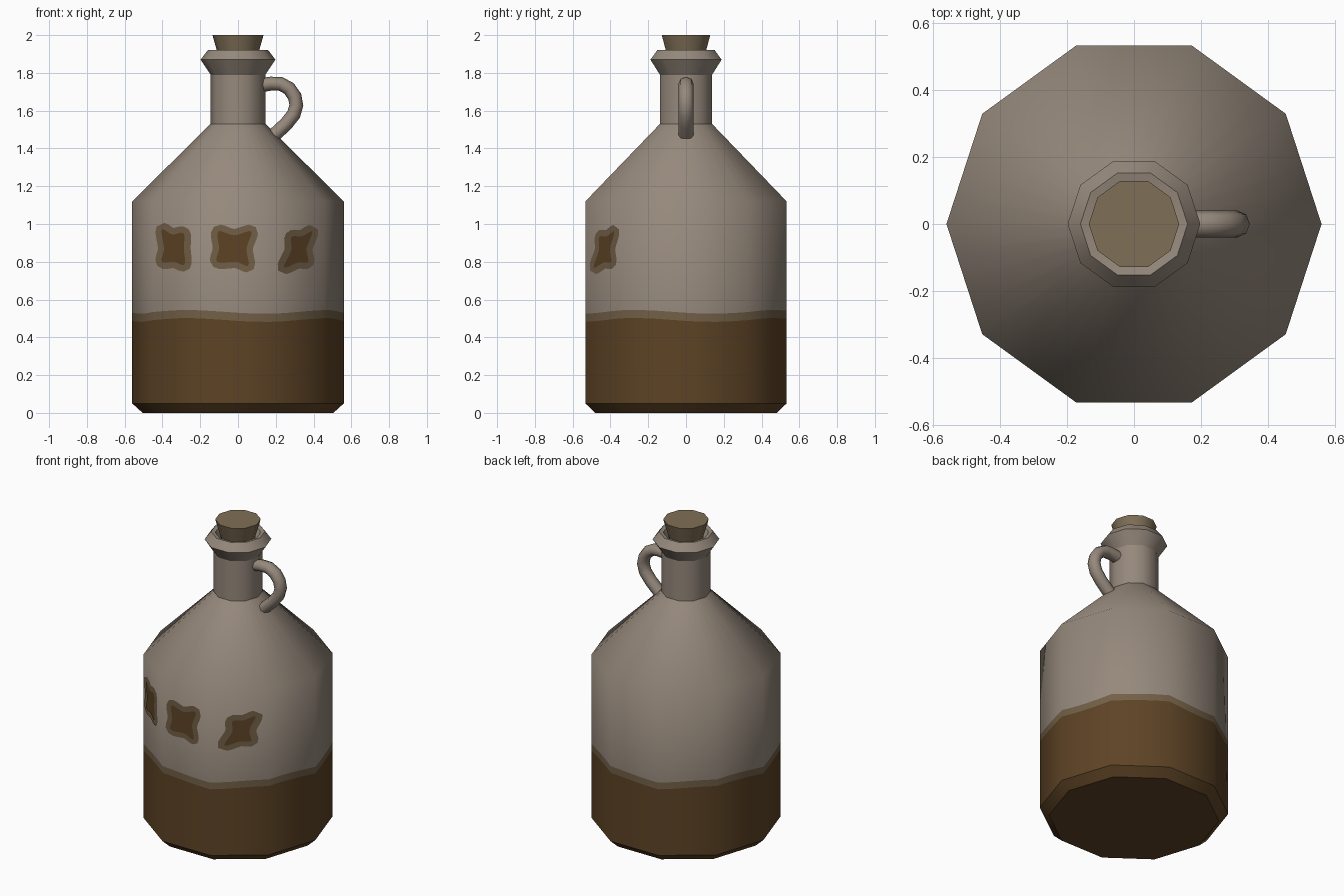
import bpy, bmesh, math
from mathutils import Vector

if "Cube" in bpy.data.objects:
    bpy.data.objects.remove(bpy.data.objects["Cube"])

SIDES = 10
R = 0.56


def mat(name, r, g, b):
    m = bpy.data.materials.new(name)
    lin = [((c / 255 + 0.055) / 1.055) ** 2.4 for c in (r, g, b)]
    m.diffuse_color = (*lin, 1)
    m.use_nodes = True
    m.node_tree.nodes["Principled BSDF"].inputs["Base Color"].default_value = m.diffuse_color
    return m


GREY = mat("grey clay", 150, 137, 124)
DARK = mat("dark brown glaze", 93, 67, 37)
EDGE = mat("glaze edge brown", 114, 96, 71)
CORK = mat("cork", 127, 111, 86)


def finish(bm, name, mats, angle=None):
    bmesh.ops.recalc_face_normals(bm, faces=bm.faces)
    me = bpy.data.meshes.new(name)
    bm.to_mesh(me)
    bm.free()
    for m in mats:
        me.materials.append(m)
    ob = bpy.data.objects.new(name, me)
    bpy.context.collection.objects.link(ob)
    if angle:
        bpy.ops.object.select_all(action='DESELECT')
        bpy.context.view_layer.objects.active = ob
        ob.select_set(True)
        bpy.ops.object.shade_smooth_by_angle(angle=math.radians(angle))
    return ob


def bridge(bm, rings, caps=True):
    """Join closed rings of vertices with quads; returns faces per band."""
    bands = []
    for a, b in zip(rings, rings[1:]):
        n = len(a)
        bands.append([bm.faces.new((a[i], a[(i + 1) % n], b[(i + 1) % n], b[i])) for i in range(n)])
    if caps:
        bm.faces.new(rings[0][::-1])
        bm.faces.new(rings[-1])
    return bands


def lathe(name, profile, material, angle=40):
    bm = bmesh.new()
    rings = [[bm.verts.new((r * math.cos(t), r * math.sin(t), z))
              for t in (math.tau * i / SIDES for i in range(SIDES))] for r, z in profile]
    bridge(bm, rings)
    return finish(bm, name, [material], angle)


# Jug body: ten sides, each split so the glaze line can wave
SPLIT = 4
columns = []
for i in range(SIDES):
    a, b = (Vector((math.cos(t), math.sin(t))) for t in (math.tau * i / SIDES, math.tau * (i + 1) / SIDES))
    columns += [a.lerp(b, k / SPLIT) for k in range(SPLIT)]


def wave(c):
    return 0.01 * math.sin(4 * math.atan2(c.y, c.x) + math.radians(210))


# radius, height, wave amount
levels = [(0.505, 0, 0), (R, 0.05, 0), (R, 0.492, 1), (R, 0.535, 1), (R, 1.12, 0), (0.145, 1.53, 0)]
bm = bmesh.new()
rings = [[bm.verts.new((c.x * r, c.y * r, z + w * wave(c))) for c in columns] for r, z, w in levels]
for band, slot in zip(bridge(bm, rings), (1, 1, 2, 0, 0)):
    for f in band:
        f.material_index = slot
        f.smooth = True
bm.faces.ensure_lookup_table()
for f in bm.faces:
    if f.calc_center_median().z < 0.01:
        f.material_index = 1
body = finish(bm, "jug_body", [GREY, DARK, EDGE])

# Rounded shading around the body, crisp at the foot
me = body.data
normals = []
for p in me.polygons:
    for li in p.loop_indices:
        co = me.vertices[me.loops[li].vertex_index].co
        n = Vector((co.x, co.y, 0)).normalized()
        if abs(p.normal.z) > 0.9:
            n = p.normal.copy()
        elif p.normal.z < -0.3:
            n.z = -1
        elif co.z > 1.5:
            n.z = 1
        elif co.z > 1.1:
            n.z = 0.41
        normals.append(n.normalized())
me.normals_split_custom_set(normals)

# Neck, lip and stopper
lathe("neck", [(0.145, 1.5), (0.145, 1.8)], GREY)
lathe("lip", [(0.145, 1.79), (0.198, 1.87), (0.16, 1.92), (0.135, 1.915), (0.11, 1.87)], GREY)
lathe("cork_stopper", [(0.097, 1.865), (0.135, 2.0)], CORK)

# Handle: eight-sided tube along an arc from neck to shoulder
path = [Vector((x, 0, z)) for x, z in
        [(0.12, 1.735), (0.175, 1.743), (0.225, 1.742), (0.27, 1.718), (0.3, 1.675),
         (0.309, 1.63), (0.295, 1.58), (0.255, 1.53), (0.185, 1.465)]]
bm = bmesh.new()
rings = []
for i, p in enumerate(path):
    t = (path[min(i + 1, len(path) - 1)] - path[max(i - 1, 0)]).normalized()
    side = Vector((t.z, 0, -t.x))
    rings.append([bm.verts.new(p + side * 0.037 * math.cos(a) + Vector((0, 0.04 * math.sin(a), 0)))
                  for a in (math.tau * k / 8 for k in range(8))])
bridge(bm, rings)
finish(bm, "handle", [GREY], 60)


# Painted blotches on the three front sides
def wall(x, z, lift):
    """Point on the front wall at x, z, lifted off the side it lies on."""
    bend, front = R * math.cos(math.radians(72)), R * math.sin(math.radians(72))
    over = max(0, abs(x) - bend)
    y = -front + over * math.tan(math.radians(36))
    t = math.radians(36) * (math.copysign(1, x) if over > 0 else 0)
    return Vector((x + lift * math.sin(t), y - lift * math.cos(t), z))


def smooth_loop(pts, steps=5):
    out, n = [], len(pts)
    for i in range(n):
        a, b, c, d = (pts[(i + k) % n] for k in (-1, 0, 1, 2))
        for s in range(steps):
            u = s / steps
            out.append(0.5 * (2 * b + (c - a) * u + (2 * a - 5 * b + 4 * c - d) * u * u
                              + (3 * b - a - 3 * c + d) * u ** 3))
    return out


def plate(name, outline, lift, material):
    bm = bmesh.new()
    rim = [bm.verts.new(wall(p.x, p.y, lift)) for p in outline]
    mid = sum(outline, Vector((0, 0))) / len(outline)
    hub = bm.verts.new(wall(mid.x, mid.y, lift))
    for i in range(len(rim)):
        bm.faces.new((hub, rim[i], rim[(i + 1) % len(rim)]))
    ob = finish(bm, name, [material])
    if ob.data.polygons[0].normal.y > 0:
        ob.data.flip_normals()


# Lobe tips and waists, counter-clockwise from top right
blotches = {
    "left": [(-0.285, 0.95), (-0.283, 0.87), (-0.28, 0.785), (-0.335, 0.8),
             (-0.4, 0.8), (-0.388, 0.87), (-0.4, 0.97), (-0.345, 0.945)],
    "middle": [(0.07, 0.96), (0.045, 0.87), (0.055, 0.78), (-0.01, 0.8),
               (-0.11, 0.8), (-0.1, 0.87), (-0.105, 0.96), (-0.02, 0.94)],
    "right": [(0.39, 0.96), (0.36, 0.87), (0.368, 0.8), (0.315, 0.797),
              (0.24, 0.77), (0.278, 0.86), (0.28, 0.93), (0.335, 0.935)],
}
for name, pts in blotches.items():
    inner = smooth_loop([Vector(p) for p in reversed(pts)])
    n = len(inner)
    outer = []
    for i, p in enumerate(inner):
        t = (inner[(i + 1) % n] - inner[i - 1]).normalized()
        outer.append(p + Vector((t.y, -t.x)) * 0.034)
    plate("blotch_edge_" + name, outer, 0.003, EDGE)
    plate("blotch_" + name, inner, 0.006, DARK)
